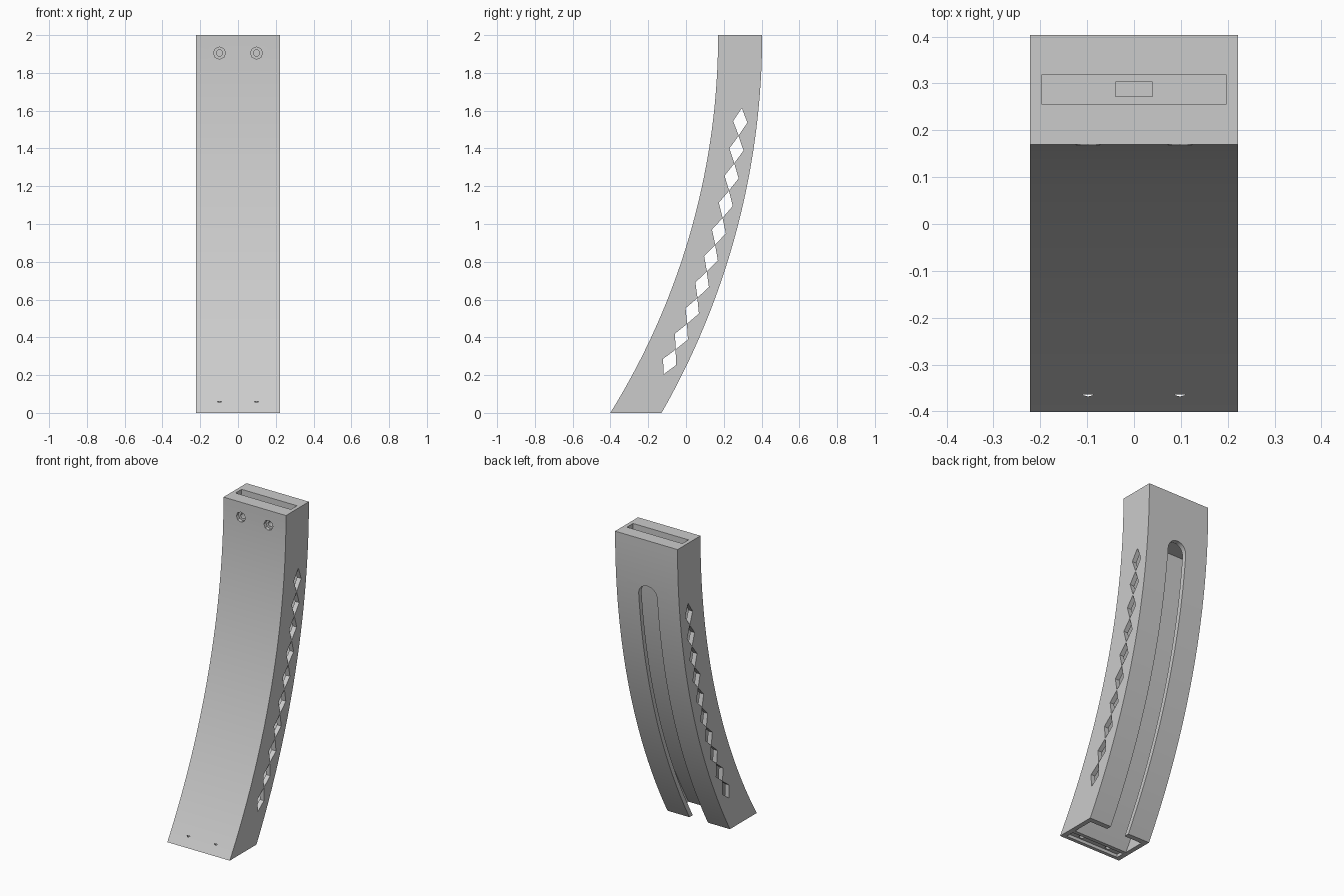
import bpy, bmesh, math
from mathutils import Matrix

cube = bpy.data.objects.get("Cube")
if cube:
    bpy.data.objects.remove(cube, do_unlink=True)

CENTER_Y = -3.62           # centre of the bend, level with the top
FRONT, BACK = 3.79, 4.023  # bend radii of the outer faces
HALF = 0.222

grey = bpy.data.materials.new("plain_grey")
grey.use_nodes = True
grey.diffuse_color = (0.6, 0.6, 0.6, 1)
grey.node_tree.nodes["Principled BSDF"].inputs["Base Color"].default_value = (0.6, 0.6, 0.6, 1)


def make_object(name, bm):
    bmesh.ops.recalc_face_normals(bm, faces=bm.faces)
    mesh = bpy.data.meshes.new(name)
    bm.to_mesh(mesh)
    bm.free()
    mesh.materials.append(grey)
    obj = bpy.data.objects.new(name, mesh)
    bpy.context.collection.objects.link(obj)
    return obj


def prism(name, outline, half, x=0):
    """Extrude a (y, z) outline sideways."""
    bm = bmesh.new()
    face = bm.faces.new([bm.verts.new((x - half, y, z)) for y, z in outline])
    new = bmesh.ops.extrude_face_region(bm, geom=[face])["geom"]
    bmesh.ops.translate(bm, vec=(2 * half, 0, 0),
                        verts=[v for v in new if isinstance(v, bmesh.types.BMVert)])
    return make_object(name, bm)


def bend(radius, z):
    return CENTER_Y + math.sqrt(radius ** 2 - (2 - z) ** 2)


def curved(name, r0, r1, z0, z1, half, steps=32):
    zs = [z0 + (z1 - z0) * i / steps for i in range(steps + 1)]
    outline = [(bend(r0, z), z) for z in zs] + [(bend(r1, z), z) for z in reversed(zs)]
    return prism(name, outline, half)


def box(name, y0, y1, z0, z1, half):
    return prism(name, [(y0, z0), (y1, z0), (y1, z1), (y0, z1)], half)


def cylinder(name, radius, depth, loc, axis, sides):
    bm = bmesh.new()
    rot = Matrix.Rotation(math.pi / 2, 4, 'X') if axis == 'Y' else Matrix()
    bmesh.ops.create_cone(bm, cap_ends=True, segments=sides, radius1=radius, radius2=radius,
                          depth=depth, matrix=Matrix.Translation(loc) @ rot)
    return make_object(name, bm)


body = curved("magazine_body", FRONT, BACK, 0, 2, HALF, 40)
cutters = []

# Inner cavity, open at the bottom
cutters.append(curved("cavity_cutter", 3.875, 3.994, -0.1, 1.705, HALF - 0.03))

# Long round-ended slot in the back wall
cutters.append(curved("slot_cutter", 3.95, 4.1, -0.1, 1.635, 0.066))
cutters.append(cylinder("slot_end_cutter", 0.066, 0.12, (0, 0.38, 1.635), 'Y', 32))

# Row of diamond windows through both sides
for i in range(10):
    a = math.radians(6.7 + 2.155 * i)
    s, c = math.sin(a), math.cos(a)
    cy, cz = CENTER_Y + 3.934 * c, 2 - 3.934 * s
    diamond = [(cy + r * c + t * s, cz - r * s + t * c)
               for r, t in ((0, 0.073), (0.038, 0), (0, -0.073), (-0.038, 0))]
    cutters.append(prism("window_cutter", diamond, 0.4))

# Stepped pocket in the top
cutters.append(box("pocket_cutter", 0.256, 0.318, 1.8, 2.1, 0.197))
cutters.append(box("small_pocket_cutter", 0.272, 0.303, 1.76, 1.85, 0.04))

# Shallow pocket under the thick front wall
cutters.append(box("lower_pocket_cutter", -0.378, -0.325, -0.1, 0.02, 0.19))

# Counterbored screw holes in the front and holes in the lower pocket
for x in (-0.098, 0.098):
    cutters.append(cylinder("counterbore_cutter", 0.032, 0.1, (x, 0.14, 1.905), 'Y', 8))
    cutters.append(cylinder("screw_hole_cutter", 0.017, 0.16, (x, 0.2, 1.905), 'Y', 12))
    cutters.append(cylinder("lower_hole_cutter", 0.018, 0.12, (x, -0.35, 0), 'Z', 12))

bpy.ops.object.select_all(action='DESELECT')
bpy.context.view_layer.objects.active = body
body.select_set(True)
for cutter in cutters:
    cutter.hide_render = True
    mod = body.modifiers.new("cut", 'BOOLEAN')
    mod.operation = 'DIFFERENCE'
    mod.solver = 'EXACT'
    mod.object = cutter
    bpy.ops.object.modifier_apply(modifier=mod.name)
    bpy.data.objects.remove(cutter, do_unlink=True)

bpy.ops.object.shade_smooth_by_angle(angle=math.radians(30))
